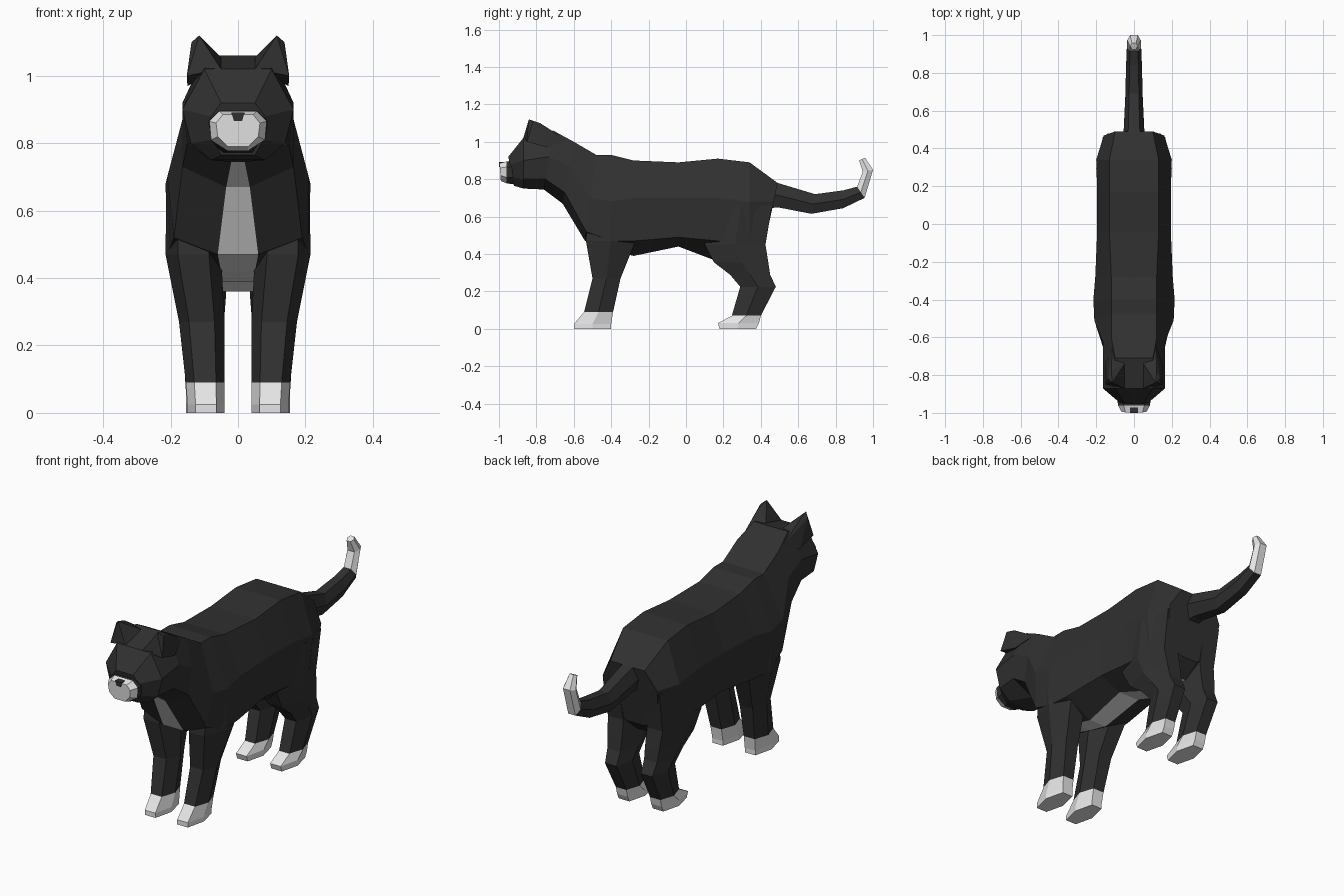
import bpy, bmesh

if "Cube" in bpy.data.objects:
    bpy.data.objects.remove(bpy.data.objects["Cube"])


def material(name, value):
    m = bpy.data.materials.new(name)
    m.diffuse_color = (value, value, value, 1)
    m.use_nodes = True
    m.node_tree.nodes["Principled BSDF"].inputs["Base Color"].default_value = m.diffuse_color
    return m


BLACK = material("black fur", 0.03)
WHITE = material("white fur", 0.8)


def finish(bm, name, is_white=lambda f: False):
    bmesh.ops.recalc_face_normals(bm, faces=bm.faces)
    me = bpy.data.meshes.new(name)
    me.materials.append(BLACK)
    me.materials.append(WHITE)
    bm.to_mesh(me)
    bm.free()
    ob = bpy.data.objects.new(name, me)
    bpy.context.collection.objects.link(ob)
    return ob


def loft(name, rings, is_white):
    """Skin closed rings; is_white(segment, side) picks the white faces (side -1 = cap)."""
    bm = bmesh.new()
    vs = [[bm.verts.new(p) for p in r] for r in rings]
    n = len(rings[0])
    for s in range(len(vs) - 1):
        for k in range(n):
            j = (k + 1) % n
            f = bm.faces.new((vs[s][k], vs[s][j], vs[s + 1][j], vs[s + 1][k]))
            f.material_index = int(is_white(s, k))
    for s, r in ((0, vs[0]), (len(vs) - 1, vs[-1])):
        bm.faces.new(r).material_index = int(is_white(s, -1))
    return finish(bm, name)


def body_ring(yt, yb, zt, xt, zs, ws, zl, wl, zb, xb):
    """Eight-sided section: top, shoulder, flank and belly points, mirrored in x."""
    half = [(xt, zt), (ws, zs), (wl, zl), (xb, zb)]
    pts = half + [(-x, z) for x, z in reversed(half)]
    return [(x, yb + (yt - yb) * (z - zb) / (zt - zb), z) for x, z in pts]


def hex_ring(a, b, x0, x1):
    """Six-sided section between two (y, z) points, spanning x0 to x1."""
    c = (x1 - x0) * 0.22
    my, mz = (a[0] + b[0]) / 2, (a[1] + b[1]) / 2
    return [(x0 + c, *a), (x1 - c, *a), (x1, my, mz),
            (x1 - c, *b), (x0 + c, *b), (x0, my, mz)]


# Head and body in one skin, with a white strip along chest and belly
head = [
    (-.95, -.92, .92, .05, .88, .08, .81, .075, .765, .05),
    (-.87, -.87, 1.02, .10, .90, .165, .80, .14, .75, .08),
    (-.71, -.76, 1.06, .10, .92, .165, .80, .15, .745, .02),
]
torso = [
    (-.60, -.66, 1.00, .12, .87, .165, .73, .165, .67, .035),
    (-.48, -.54, .93, .12, .70, .21, .52, .19, .47, .06),
    (-.40, -.40, .93, .12, .68, .215, .47, .21, .42, .05),
    (-.28, -.28, .90, .12, .70, .205, .47, .20, .39, .05),
    (-.04, -.04, .89, .13, .70, .195, .49, .18, .44, .06),
    (.17, .17, .91, .13, .70, .195, .47, .18, .36, .05),
    (.34, .34, .89, .13, .68, .20, .47, .18, .38, .05),
    (.49, .42, .78, .10, .68, .16, .50, .14, .45, .05),
]
loft("head_and_body", [body_ring(*r) for r in head + torso],
     lambda s, k: k == 3 and 2 <= s <= 8)

# White muzzle
muzzle = [
    (-.90, -.90, .90, .06, .87, .09, .81, .08, .77, .05),
    (-.96, -.96, .895, .055, .865, .085, .81, .08, .778, .03),
    (-.997, -.99, .885, .045, .86, .065, .82, .06, .79, .03),
]
loft("muzzle", [body_ring(*r) for r in muzzle], lambda s, k: s >= 1)

# Nose
bm = bmesh.new()
bmesh.ops.create_cube(bm, size=1)
for v in bm.verts:
    w = 0.02 if v.co.z > 0 else 0.012
    v.co = (w * (1 if v.co.x > 0 else -1), -.98 + v.co.y * .04, .879 + v.co.z * .026)
finish(bm, "nose")

# Tail with a white tip: upper point, lower point, half width
tail = [
    ((.42, .80), (.42, .64), .055), ((.49, .78), (.49, .65), .055),
    ((.69, .72), (.67, .615), .046), ((.84, .74), (.84, .645), .042),
    ((.915, .76), (.955, .70), .038), ((.945, .84), (1.0, .85), .036),
    ((.925, .90), (.957, .915), .02),
]
loft("tail", [hex_ring(a, b, -w, w) for a, b, w in tail],
     lambda s, k: s >= 4)

# Legs: height, front y, back y, inner x, outer x (white paws below second ring)
front_leg = [
    (0, -.60, -.40, .04, .15), (.025, -.60, -.40, .04, .15),
    (.09, -.545, -.39, .04, .155), (.27, -.50, -.35, .04, .175),
    (.47, -.535, -.27, .05, .215), (.67, -.52, -.30, .05, .213),
]
back_leg = [
    (0, .18, .375, .045, .155), (.03, .17, .39, .045, .155),
    (.07, .245, .40, .045, .155), (.225, .29, .48, .045, .165),
    (.29, .235, .45, .04, .175), (.355, .15, .44, .035, .185),
    (.45, .10, .425, .035, .195), (.66, .13, .46, .04, .20),
]
for side, sign in (("right", 1), ("left", -1)):
    for name, rows in (("front_leg", front_leg), ("back_leg", back_leg)):
        rings = [hex_ring((yf, z), (yb, z), x0, x1) for z, yf, yb, x0, x1 in rows]
        rings = [[(sign * x, y, z) for x, y, z in r] for r in rings]
        loft(f"{name}_{side}", rings, lambda s, k: s < 2)

    # Ears
    bm = bmesh.new()
    for x, y, z in ((.115, -.84, 1.12), (.138, -.82, 1.10), (.05, -.87, 1.02),
                    (.05, -.74, 1.055), (.152, -.85, 1.0), (.12, -.78, 1.10),
                    (.115, -.64, 1.01), (.15, -.74, .97)):
        bm.verts.new((sign * x, y, z))
    bmesh.ops.convex_hull(bm, input=bm.verts)
    finish(bm, f"ear_{side}")
